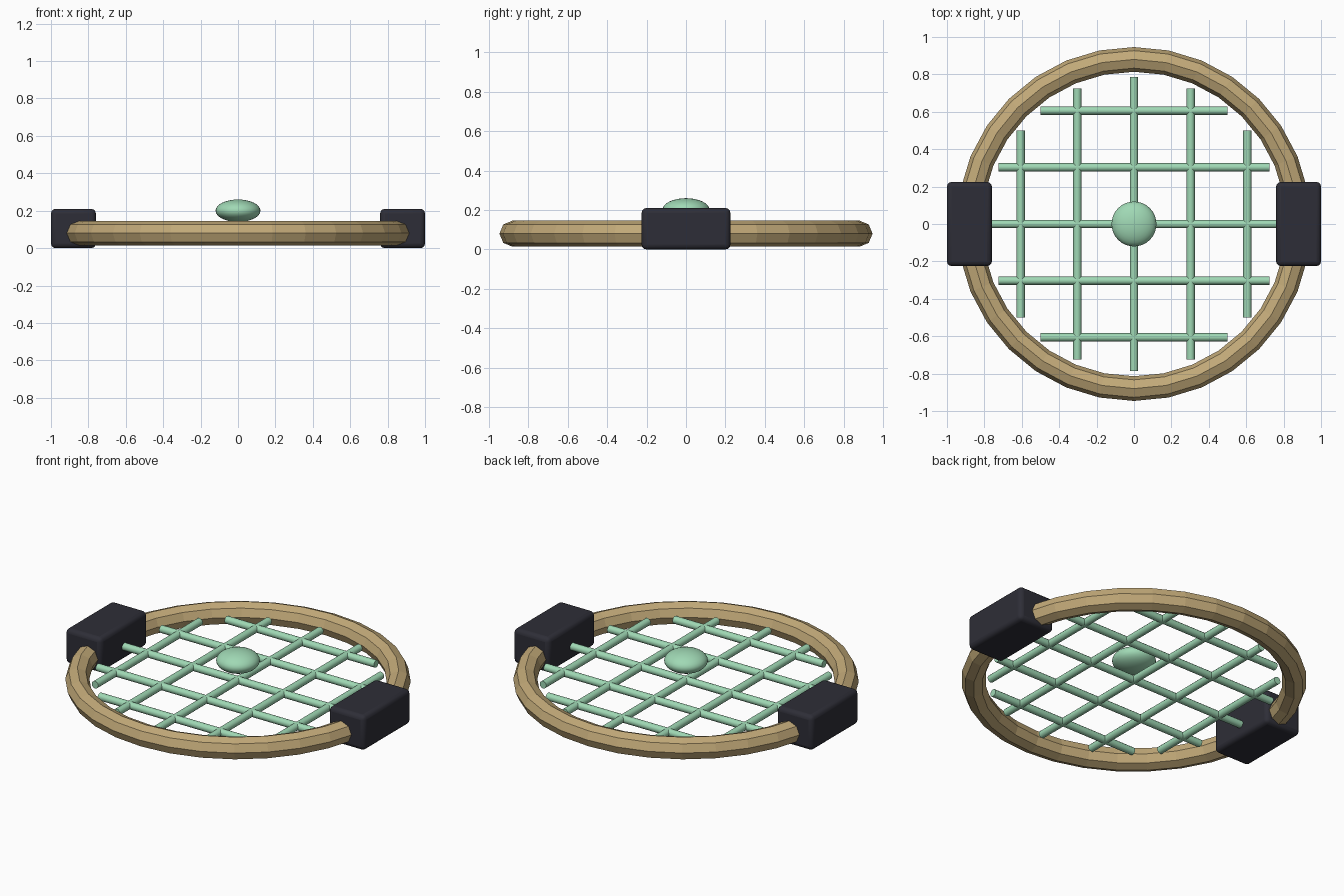
import bpy, math
from mathutils import Matrix

if "Cube" in bpy.data.objects:
    bpy.data.objects.remove(bpy.data.objects["Cube"])

def material(name, rgb):
    m = bpy.data.materials.new(name)
    m.diffuse_color = (*rgb, 1)
    m.use_nodes = True
    m.node_tree.nodes["Principled BSDF"].inputs["Base Color"].default_value = m.diffuse_color
    return m

WOOD = material("tan wood", (0.54, 0.40, 0.19))
GREEN = material("pale green", (0.35, 0.69, 0.46))
DARK = material("dark grip", (0.027, 0.027, 0.038))

def finish(name, mat, smooth=True):
    ob = bpy.context.object
    ob.name = name
    ob.data.materials.append(mat)
    if smooth:
        bpy.ops.object.shade_smooth_by_angle(angle=math.radians(35))
    return ob

Z = 0.08          # mid height of hoop and lattice
REACH = 0.785     # radius the lattice bars fill
STEP = 0.303      # lattice spacing

# Faceted hoop
bpy.ops.mesh.primitive_torus_add(major_radius=0.88, minor_radius=0.066,
                                 major_segments=32, minor_segments=8,
                                 location=(0, 0, Z))
finish("hoop", WOOD, smooth=False)

# Lattice bars, trimmed to the circle in both directions
for i in range(-2, 3):
    off = i * STEP
    length = 2 * math.sqrt(REACH ** 2 - off ** 2)
    for axis in "xy":
        loc = (0, off, Z) if axis == "x" else (off, 0, Z)
        rot = (0, math.pi / 2, 0) if axis == "x" else (math.pi / 2, 0, 0)
        bpy.ops.mesh.primitive_cylinder_add(vertices=12, radius=0.022, depth=length,
                                            location=loc, rotation=rot)
        finish(f"lattice_bar_{axis}_{i + 3}", GREEN)

# Flattened bead above the centre
bpy.ops.mesh.primitive_uv_sphere_add(segments=32, ring_count=16, radius=1,
                                     location=(0, 0, 0.2))
bead = finish("centre_bead", GREEN)
bead.data.transform(Matrix.Diagonal((0.12, 0.12, 0.06, 1)))

# Rounded grip blocks on both sides
for side, name in ((-1, "left_grip"), (1, "right_grip")):
    bpy.ops.mesh.primitive_cube_add(size=1, location=(side * 0.88, 0, 0.105))
    grip = finish(name, DARK)
    grip.data.transform(Matrix.Diagonal((0.24, 0.45, 0.21, 1)))
    bevel = grip.modifiers.new("rounded edges", "BEVEL")
    bevel.width = 0.025
    bevel.segments = 3
